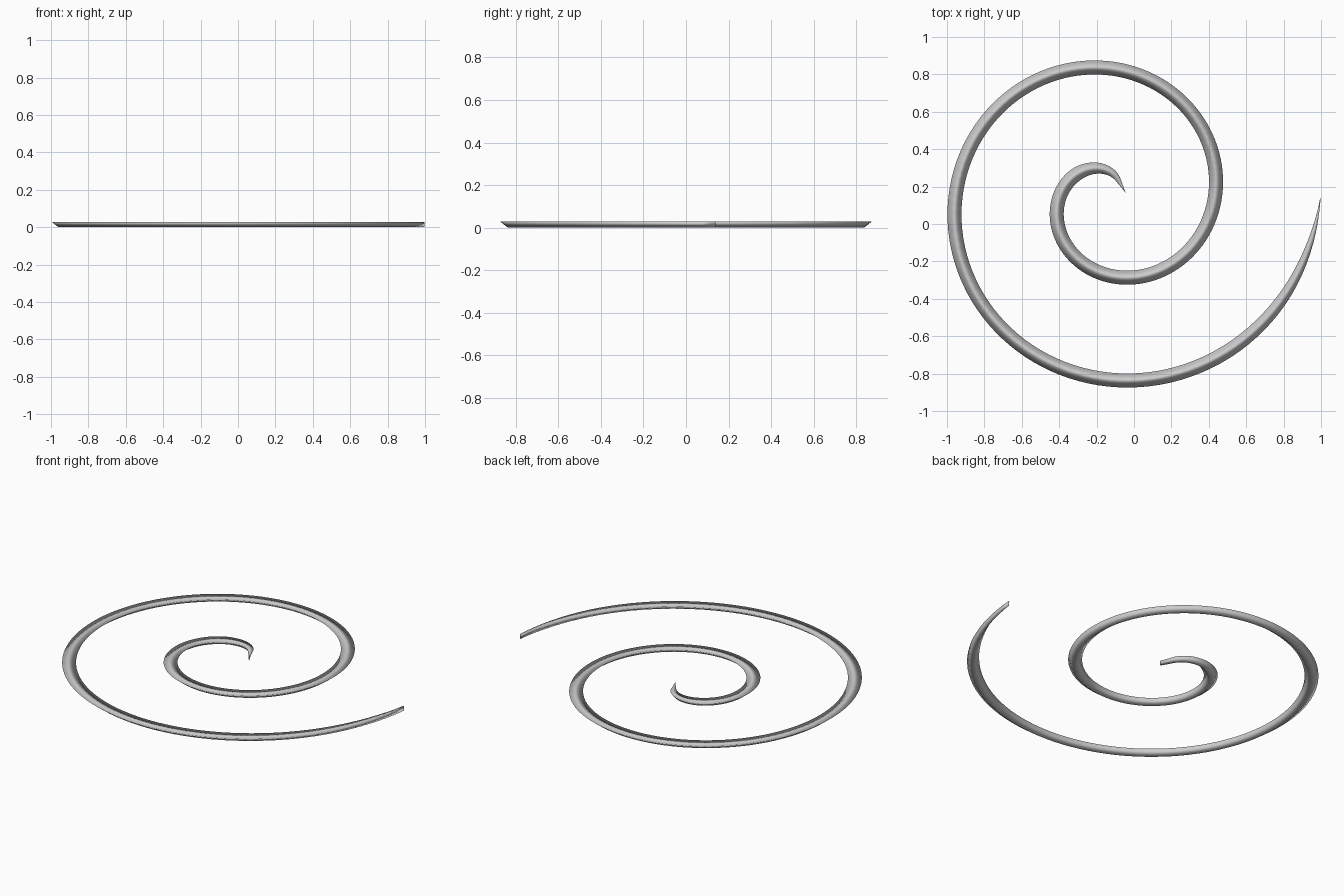
import bpy, bmesh
from math import pi, sin, cos
from mathutils import Vector

if "Cube" in bpy.data.objects:
    bpy.data.objects.remove(bpy.data.objects["Cube"])

CENTRE = Vector((-0.123, 0.138, 0))
GROWTH = 0.0883            # radius gained per radian
HALF, HEIGHT = 0.0375, 0.029
START, END, N = 0.6, 4 * pi, 220
TIP_IN = Vector((-0.045, 0.167, 0))


def path(a):
    """Archimedean spiral, straightened at both tips."""
    if a < 1.2:
        return TIP_IN.lerp(path(1.2), (a - START) / (1.2 - START))
    p = CENTRE + Vector((cos(a), sin(a), 0)) * GROWTH * a
    if a > 12.2:
        p.x += 0.010 * ((a - 12.2) / (END - 12.2)) ** 2
    return p


def half_width(a):
    """Full width along the body, tapering to a blade at each tip."""
    t_in = max(0, (2.6 - a) / (2.6 - START))
    t_out = max(0, (a - 11.3) / (END - 11.3))
    return max(0.0015, HALF * (1 - t_in ** 1.3) * (1 - t_out ** 3))


# spiral: flat top with a V-shaped underside
angles = [START + (END - START) * i / N for i in range(N + 1)]
pts = [path(a) for a in angles]
bm = bmesh.new()
rings = []
for i, a in enumerate(angles):
    tangent = (pts[min(i + 1, N)] - pts[max(i - 1, 0)]).normalized()
    side = Vector((tangent.y, -tangent.x, 0)) * half_width(a)
    top = pts[i] + Vector((0, 0, HEIGHT))
    rings.append([bm.verts.new(v) for v in (top + side, top - side, pts[i])])
for r, s in zip(rings, rings[1:]):
    for k in range(3):
        j = (k + 1) % 3
        bm.faces.new((r[k], r[j], s[j], s[k]))
bm.faces.new(rings[0])
bm.faces.new(rings[-1])
bmesh.ops.recalc_face_normals(bm, faces=bm.faces)
for f in bm.faces:
    f.smooth = True
mesh = bpy.data.meshes.new("spiral_scroll")
bm.to_mesh(mesh)
bm.free()
bpy.context.collection.objects.link(bpy.data.objects.new("spiral_scroll", mesh))
